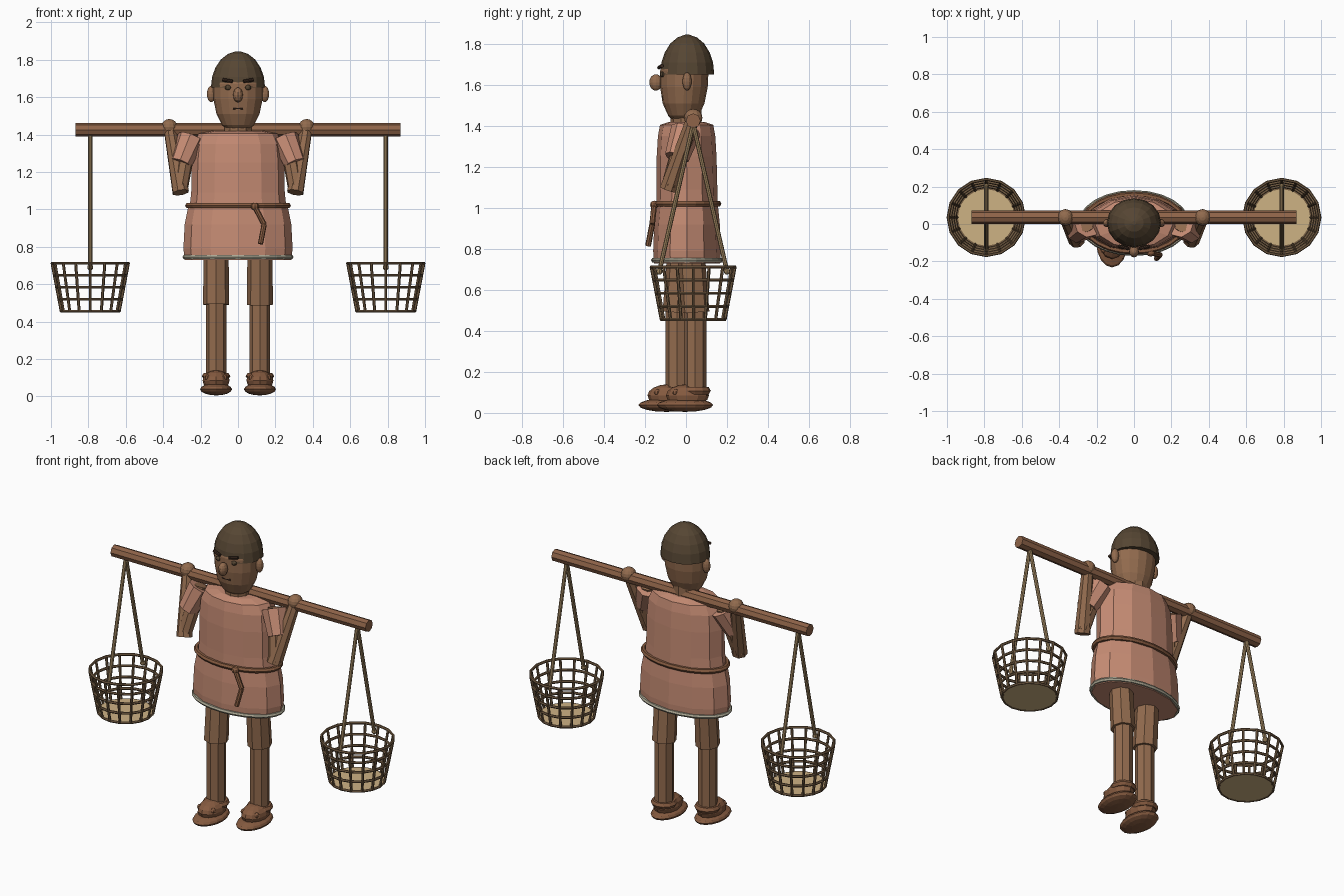
import bpy, bmesh, math
from mathutils import Vector, Matrix

if "Cube" in bpy.data.objects:
    bpy.data.objects.remove(bpy.data.objects["Cube"])


def material(name, rgb):
    lin = [(c / 255 / 12.92) if c < 11 else ((c / 255 + 0.055) / 1.055) ** 2.4 for c in rgb]
    m = bpy.data.materials.new(name)
    m.use_nodes = True
    m.diffuse_color = (*lin, 1)
    m.node_tree.nodes["Principled BSDF"].inputs["Base Color"].default_value = (*lin, 1)
    return m


SKIN = material("brown skin", (146, 107, 78))
CLOTH = material("clay cloth", (198, 140, 116))
HAIR = material("dark hair", (86, 70, 51))
WOOD = material("pole wood", (142, 99, 72))
ROPE = material("rope", (160, 134, 96))
WICKER = material("wicker", (118, 94, 68))
STRAW = material("straw floor", (206, 178, 132))
TRIM = material("pale trim", (172, 168, 148))
DARK = material("dark brown", (62, 44, 34))
LEATHER = material("leather", (134, 91, 64))


def finish(bm, name, mat):
    bmesh.ops.recalc_face_normals(bm, faces=bm.faces)
    me = bpy.data.meshes.new(name)
    bm.to_mesh(me)
    bm.free()
    me.materials.append(mat)
    ob = bpy.data.objects.new(name, me)
    bpy.context.collection.objects.link(ob)
    return ob


def loft(name, mat, profile, sides):
    """Closed stack of elliptic rings: (z, rx, ry, y centre)."""
    bm = bmesh.new()
    rings = []
    for z, rx, ry, cy in profile:
        angles = [math.tau * i / sides for i in range(sides)]
        rings.append([bm.verts.new((rx * math.cos(a), cy + ry * math.sin(a), z)) for a in angles])
    for lo, hi in zip(rings, rings[1:]):
        for i in range(sides):
            j = (i + 1) % sides
            bm.faces.new((lo[i], lo[j], hi[j], hi[i]))
    bm.faces.new(rings[0])
    bm.faces.new(rings[-1])
    return finish(bm, name, mat)


def ball(name, mat, centre, radii, seg=12, rings=8):
    bm = bmesh.new()
    bmesh.ops.create_uvsphere(bm, u_segments=seg, v_segments=rings, radius=1,
                              matrix=Matrix.Translation(centre) @ Matrix.Diagonal((*radii, 1)))
    return finish(bm, name, mat)


def add_rod(bm, a, b, r1, r2, sides):
    a, b = Vector(a), Vector(b)
    turn = (b - a).to_track_quat('Z', 'Y').to_matrix().to_4x4()
    bmesh.ops.create_cone(bm, cap_ends=True, segments=sides, radius1=r1, radius2=r2,
                          depth=(b - a).length, matrix=Matrix.Translation((a + b) / 2) @ turn)


def rod(name, mat, a, b, r1, r2=None, sides=8):
    bm = bmesh.new()
    add_rod(bm, a, b, r1, r1 if r2 is None else r2, sides)
    return finish(bm, name, mat)


def add_hoop(bm, centre, rx, ry, tube, sides, around=6):
    """Elliptic torus lying flat."""
    c = Vector(centre)
    grid = []
    for i in range(sides):
        a = math.tau * i / sides
        ring = []
        for k in range(around):
            t = math.tau * k / around
            off = tube * math.cos(t)
            ring.append(bm.verts.new(c + Vector(((rx + off) * math.cos(a), (ry + off) * math.sin(a),
                                                 tube * math.sin(t)))))
        grid.append(ring)
    for i in range(sides):
        for k in range(around):
            n, m = (i + 1) % sides, (k + 1) % around
            bm.faces.new((grid[i][k], grid[n][k], grid[n][m], grid[i][m]))


def hoop(name, mat, centre, rx, ry, tube, sides):
    bm = bmesh.new()
    add_hoop(bm, centre, rx, ry, tube, sides)
    return finish(bm, name, mat)


# Tunic, belt and hem
loft("tunic_skirt", CLOTH, [(0.73, .285, .162, .005), (0.79, .292, .165, .005),
                            (0.92, .285, .16, .005), (1.02, .265, .15, .005)], 12)
loft("tunic_top", CLOTH, [(1.0, .26, .15, .005), (1.09, .25, .148, .005), (1.25, .248, .146, .003),
                          (1.35, .238, .14, .003), (1.405, .21, .13, .003), (1.42, .13, .085, .003)], 12)
hoop("tunic_hem", TRIM, (0, .005, .745), .285, .164, .012, 24)
hoop("belt", LEATHER, (0, .005, 1.02), .268, .153, .015, 24)
tail = [(.09, -.155, 1.015), (.14, -.165, .92), (.12, -.185, .815)]
for i in range(2):
    rod(f"belt_tail_{i + 1}", LEATHER, tail[i], tail[i + 1], .014)
ball("belt_knot", LEATHER, tail[0], (.022, .02, .02), 8, 6)

# Head
rod("neck", SKIN, (0, 0, 1.36), (0, 0, 1.48), .075, sides=10)
loft("head", SKIN, [(1.43, .06, .055, -.012), (1.45, .085, .075, -.012), (1.51, .115, .102, -.012),
                    (1.59, .132, .116, -.01), (1.67, .135, .118, -.008), (1.75, .115, .1, 0)], 16)
cap = [(0, 1), (.3, .955), (.55, .835), (.78, .625), (.93, .36), (1, .08)]
loft("hair", HAIR, [(1.65 + .195 * h, .145 * r, .132 * r, .006) for h, r in cap], 16)
ball("nose", SKIN, (0, -.147, 1.612), (.026, .032, .04))
rod("mouth", DARK, (-.028, -.113, 1.54), (.028, -.113, 1.54), .006)
for s, side in ((1, "left"), (-1, "right")):
    ball(f"{side}_ear", SKIN, (s * .143, .005, 1.617), (.023, .022, .044))
    ball(f"{side}_eye", HAIR, (s * .053, -.114, 1.651), (.018, .014, .014), 8, 6)
    rod(f"{side}_brow", DARK, (s * .03, -.132, 1.684), (s * .082, -.118, 1.693), .009)

# Carrying pole
rod("pole", WOOD, (-.87, .035, 1.425), (.87, .035, 1.425), .036)

for s, side in ((1, "left"), (-1, "right")):
    # Arms bent up to grip the pole
    shoulder, elbow, hand = (s * .26, .0, 1.39), (s * .312, -.08, 1.1), (s * .367, .035, 1.44)
    cuff = Vector(shoulder).lerp(Vector(elbow), .5)
    rod(f"{side}_sleeve", CLOTH, (s * .25, .0, 1.38), cuff + Vector((s * .02, -.005, 0)), .075, .06)
    rod(f"{side}_upper_arm", SKIN, shoulder, elbow, .045, .043)
    rod(f"{side}_forearm", SKIN, (s * .306, -.085, 1.09), hand, .046, .033)
    ball(f"{side}_hand", SKIN, hand, (.043, .045, .043))

    # Legs in mid stride
    x, y = s * .117, s * .045
    rod(f"{side}_trouser", SKIN, (x, y * .98, .49), (x, y * .5, .82), .07, .066)
    rod(f"{side}_shin", SKIN, (x, y, .08), (x, y, .53), .055, .055)
    foot = y - .05
    ball(f"{side}_sole", LEATHER, (x, foot, .038), (.085, .137, .033), 16)
    ball(f"{side}_shoe_upper", LEATHER, (x, foot + .012, .085), (.072, .105, .055))
    hoop(f"{side}_ankle_cuff", LEATHER, (x, y, .108), .056, .056, .02, 12)
    for k in (-1, 1):
        ball(f"{side}_shoe_knob_{'outer' if k == s else 'inner'}", LEATHER,
             (x + k * .045, foot - .045, .1), (.016, .016, .016), 8, 6)

    # Woven basket with stakes, hoops and floor
    bx, by, lo, hi = s * .79, .035, .455, .712
    radius = lambda t: .155 + .049 * t
    bm = bmesh.new()
    for i in range(16):
        a = math.tau * i / 16
        d = Vector((math.cos(a), math.sin(a), 0))
        base = Vector((bx, by, 0))
        add_rod(bm, base + d * radius(0) + Vector((0, 0, lo)),
                base + d * radius(1) + Vector((0, 0, hi)), .008, .008, 6)
    for k in range(5):
        t = k / 4
        add_hoop(bm, (bx, by, lo + (hi - lo) * t), radius(t), radius(t), .008, 16)
    finish(bm, f"{side}_basket", WICKER)
    rod(f"{side}_basket_floor", STRAW, (bx, by, .45), (bx, by, .462), .152, sides=16)
    for k, end in ((-1, "front"), (1, "back")):
        rod(f"{side}_{end}_rope", ROPE, (bx, by, 1.41), (bx, by + k * .165, .69), .011)
        ball(f"{side}_{end}_rope_knot", ROPE, (bx, by + k * .165, .69), (.016, .016, .016), 8, 6)
